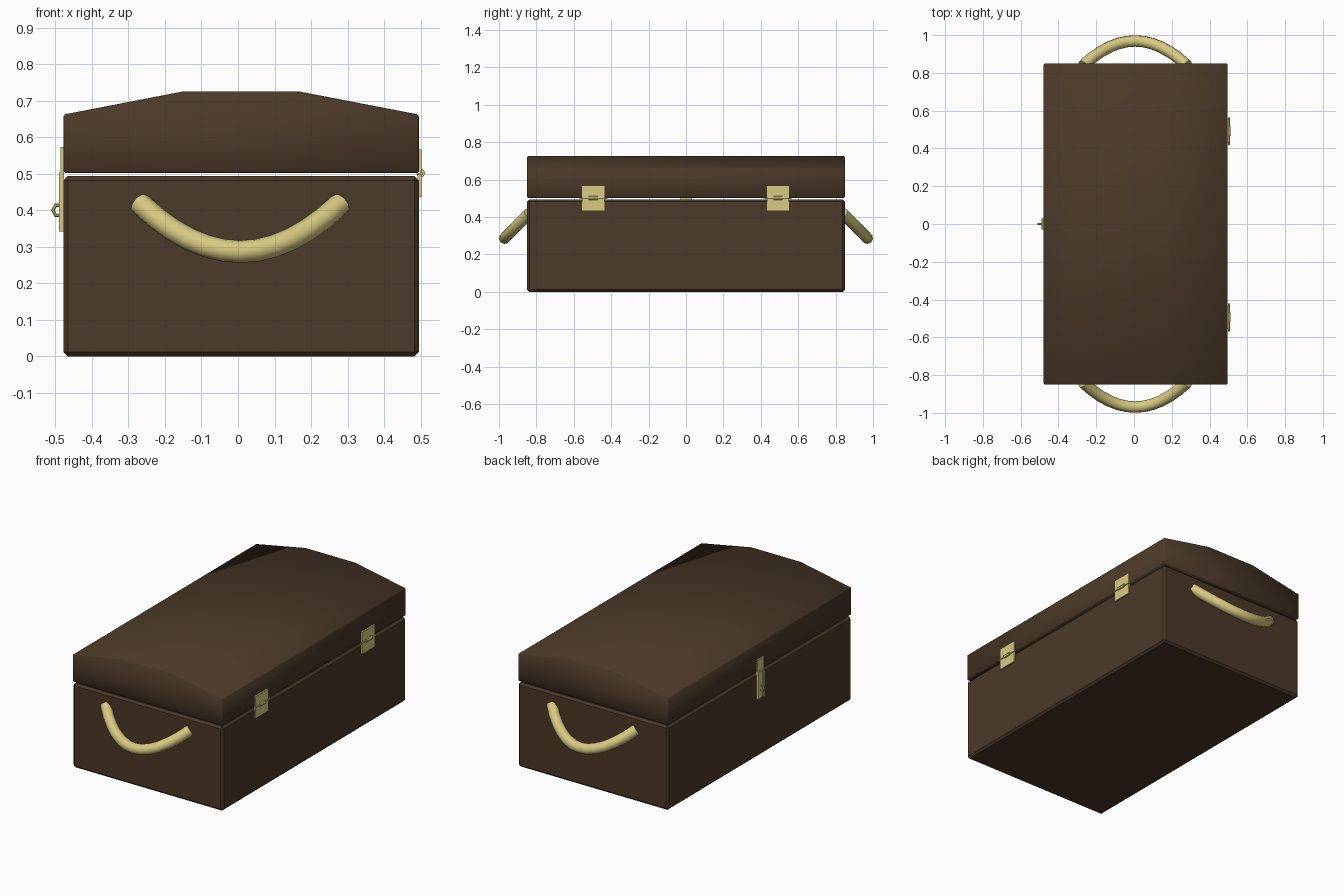
import bpy, bmesh, math
from mathutils import Vector, Matrix

cube = bpy.data.objects.get("Cube")
if cube:
    bpy.data.objects.remove(cube, do_unlink=True)


def material(name, rgb):
    m = bpy.data.materials.new(name)
    m.use_nodes = True
    m.diffuse_color = (*rgb, 1)
    m.node_tree.nodes["Principled BSDF"].inputs["Base Color"].default_value = (*rgb, 1)
    return m


WOOD = material("dark wood brown", (0.07, 0.041, 0.021))
BRASS = material("pale brass", (0.68, 0.59, 0.22))

LEFT, RIGHT, HALF = -0.478, 0.495, 0.85   # chest width limits and half length


def finish(bm, name, mat, smooth=False):
    bmesh.ops.recalc_face_normals(bm, faces=bm.faces)
    for f in bm.faces:
        f.smooth = smooth
    me = bpy.data.meshes.new(name)
    bm.to_mesh(me)
    bm.free()
    me.materials.append(mat)
    ob = bpy.data.objects.new(name, me)
    bpy.context.collection.objects.link(ob)
    return ob


def box(name, lo, hi, mat, bevel=0):
    lo, hi = Vector(lo), Vector(hi)
    bm = bmesh.new()
    scale = Matrix.Diagonal((*(hi - lo), 1))
    bmesh.ops.create_cube(bm, size=1, matrix=Matrix.Translation((lo + hi) / 2) @ scale)
    if bevel:
        bmesh.ops.bevel(bm, geom=bm.edges[:], offset=bevel, segments=1, affect='EDGES')
    return finish(bm, name, mat)


def rod(name, centre, radius, length, sides=8):
    # cylinder lying along y
    bm = bmesh.new()
    bmesh.ops.create_cone(bm, cap_ends=True, segments=sides, radius1=radius, radius2=radius,
                          depth=length, matrix=Matrix.Translation(centre) @ Matrix.Rotation(math.pi / 2, 4, 'X'))
    return finish(bm, name, BRASS)


# chest body
box("chest_body", (LEFT, -HALF, 0), (RIGHT, HALF, 0.494), WOOD, 0.012)

# lid: arched profile drawn along the length, with softened outer edges
profile = [(LEFT, 0.502), (LEFT, 0.662), (-0.152, 0.725),
           (0.169, 0.725), (RIGHT, 0.662), (RIGHT, 0.502)]
bm = bmesh.new()
face = bm.faces.new([bm.verts.new((x, -HALF, z)) for x, z in profile])
ext = bmesh.ops.extrude_face_region(bm, geom=[face])
bmesh.ops.translate(bm, vec=(0, 2 * HALF, 0),
                    verts=[g for g in ext["geom"] if isinstance(g, bmesh.types.BMVert)])
bmesh.ops.recalc_face_normals(bm, faces=bm.faces)
sharp = [e for e in bm.edges if e.calc_face_angle(0) > math.radians(30)]
bmesh.ops.bevel(bm, geom=sharp, offset=0.005, segments=1, affect='EDGES')
finish(bm, "lid", WOOD, smooth=True)

# drooping tube handles on both ends
for side, name in ((-1, "front_handle"), (1, "back_handle")):
    cu = bpy.data.curves.new(name, 'CURVE')
    cu.dimensions = '3D'
    cu.bevel_depth = 0.031
    cu.bevel_resolution = 3
    cu.use_fill_caps = True
    sp = cu.splines.new('POLY')
    steps = 12
    sp.points.add(steps)
    for i, p in enumerate(sp.points):
        u = 2 * i / steps - 1
        p.co = (0.006 + 0.275 * u, side * (0.969 - 0.13 * u * u), 0.287 + 0.132 * u * u, 1)
    sp.use_smooth = True
    cu.materials.append(BRASS)
    ob = bpy.data.objects.new(name, cu)
    bpy.context.collection.objects.link(ob)

# hinges on the left side
for y, tag in ((-0.495, "front"), (0.492, "back")):
    for lo, hi, leaf in ((0.436, 0.499, "lower"), (0.501, 0.566, "upper")):
        box(f"{tag}_hinge_{leaf}_leaf", (RIGHT - 0.004, y - 0.06, lo),
            (RIGHT + 0.008, y + 0.06, hi), BRASS)
    rod(f"{tag}_hinge_pin", (RIGHT + 0.007, y, 0.5), 0.005, 0.146)
    rod(f"{tag}_hinge_knuckle", (RIGHT + 0.005, y, 0.502), 0.012, 0.05)

# hasp on the right side: strap, slot frame and hinge knuckle
box("hasp_strap", (LEFT - 0.008, -0.03, 0.342), (LEFT + 0.002, 0.03, 0.573), BRASS)
for s, tag in ((-1, "front"), (1, "back")):
    box(f"hasp_{tag}_rim", (LEFT - 0.012, s * 0.023 - 0.007, 0.342),
        (LEFT - 0.006, s * 0.023 + 0.007, 0.5), BRASS)
rod("hasp_knuckle", (LEFT - 0.007, 0, 0.5), 0.006, 0.06)

# staple ring standing out through the hasp
bm = bmesh.new()
sides, tube = 6, 6
rings = []
for i in range(sides):
    a = math.tau * i / sides
    ring = []
    for j in range(tube):
        b = math.tau * j / tube
        r = 0.016 + 0.005 * math.cos(b)
        ring.append(bm.verts.new((LEFT - 0.013 + r * math.cos(a), 0.005 * math.sin(b),
                                  0.4 + r * math.sin(a))))
    rings.append(ring)
for i in range(sides):
    r0, r1 = rings[i], rings[(i + 1) % sides]
    for j in range(tube):
        k = (j + 1) % tube
        bm.faces.new((r0[j], r1[j], r1[k], r0[k]))
finish(bm, "hasp_staple", BRASS)
